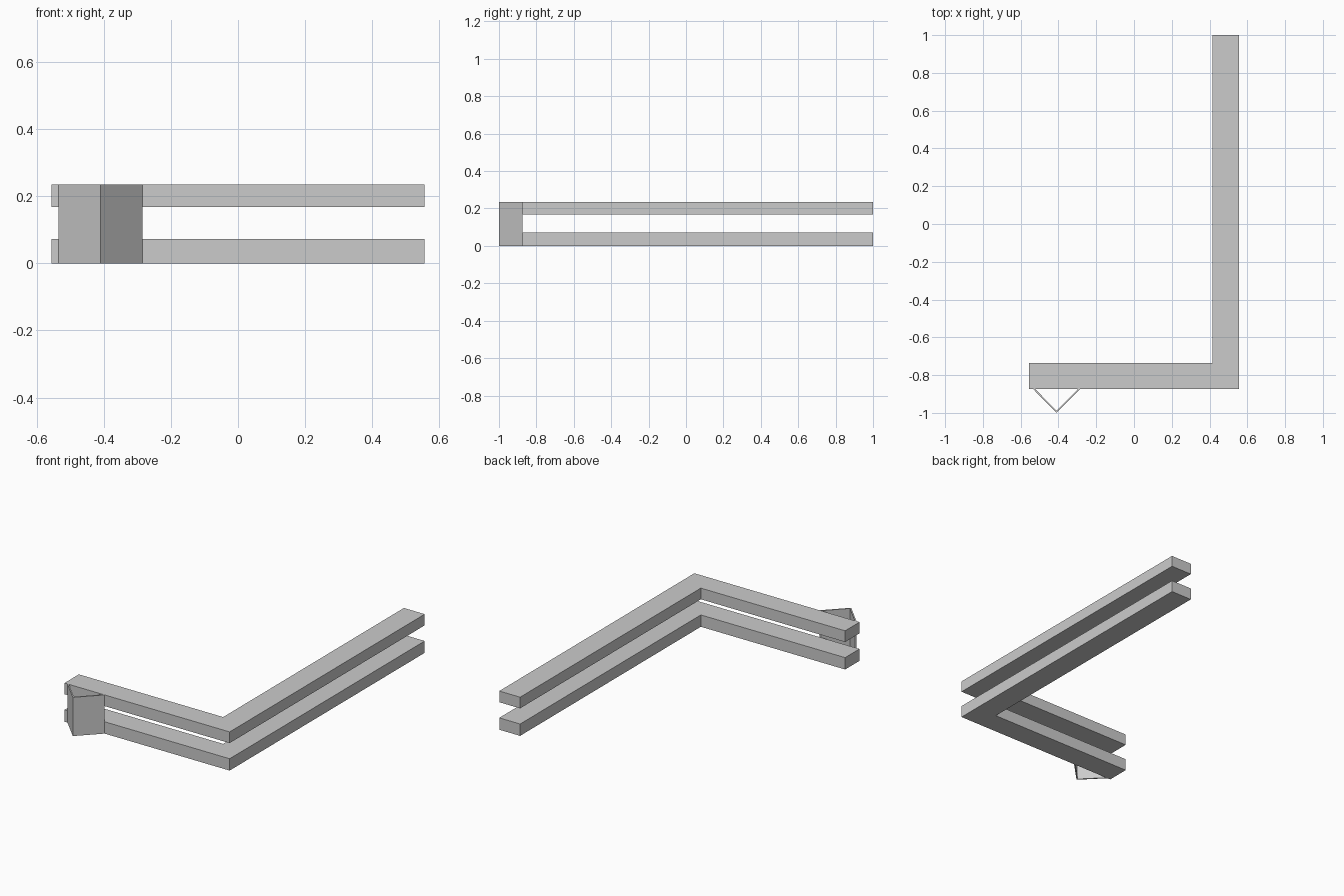
import bpy
import bmesh

cube = bpy.data.objects.get("Cube")
if cube:
    bpy.data.objects.remove(cube, do_unlink=True)

# Single plain grey material
grey = bpy.data.materials.new("light grey")
grey.use_nodes = True
colour = (0.6, 0.6, 0.6, 1)
grey.diffuse_color = colour
grey.node_tree.nodes["Principled BSDF"].inputs["Base Color"].default_value = colour


def extrude_outline(name, outline, bottom, top):
    """Extrude a counter-clockwise plan outline between two heights."""
    bm = bmesh.new()
    base = bm.faces.new([bm.verts.new((x, y, bottom)) for x, y in outline])
    result = bmesh.ops.extrude_face_region(bm, geom=[base], use_keep_orig=True)
    verts = [g for g in result["geom"] if isinstance(g, bmesh.types.BMVert)]
    bmesh.ops.translate(bm, verts=verts, vec=(0, 0, top - bottom))
    bmesh.ops.recalc_face_normals(bm, faces=bm.faces[:])
    mesh = bpy.data.meshes.new(name)
    bm.to_mesh(mesh)
    bm.free()
    mesh.materials.append(grey)
    obj = bpy.data.objects.new(name, mesh)
    bpy.context.collection.objects.link(obj)
    return obj


# Two L-shaped rails, one above the other
half, front, inner_y, inner_x = 0.555, -0.873, -0.735, 0.415
rail = [(-half, front), (half, front), (half, 1), (inner_x, 1),
        (inner_x, inner_y), (-half, inner_y)]
extrude_outline("lower_rail", rail, 0, 0.072)
extrude_outline("upper_rail", rail, 0.167, 0.235)

# Thin V-shaped plate on the front of the short arm
centre, reach, wall = -0.41, 0.125, 0.011
vee = [(centre - reach, front), (centre, -1), (centre + reach, front),
       (centre + reach - wall, front), (centre, -1 + wall),
       (centre - reach + wall, front)]
extrude_outline("vee_plate", vee, 0, 0.235)
